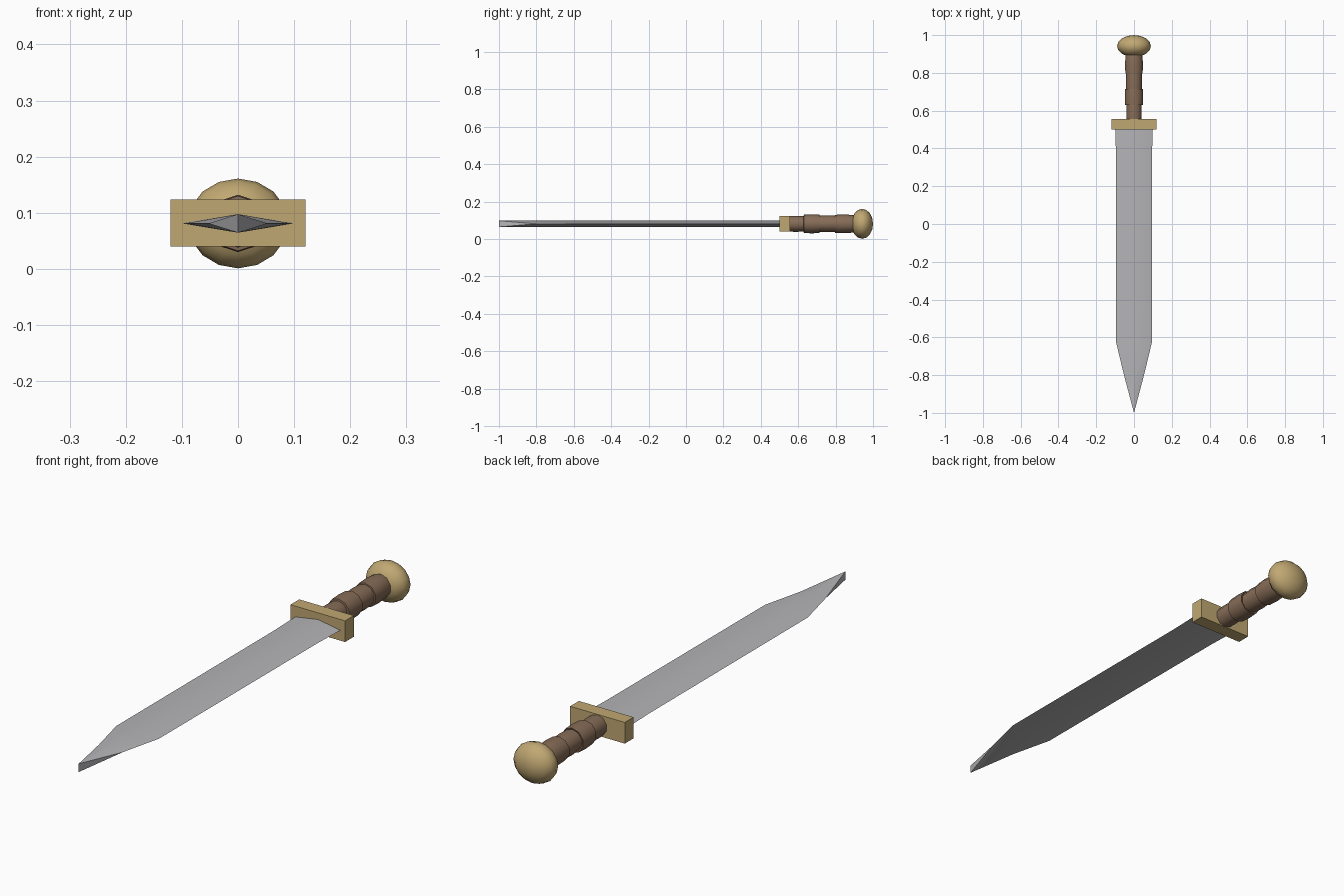
import bpy, bmesh, math

cube = bpy.data.objects.get("Cube")
if cube:
    bpy.data.objects.remove(cube, do_unlink=True)

CENTER_Z = 0.081


def material(name, rgb):
    mat = bpy.data.materials.new(name)
    mat.use_nodes = True
    color = (*rgb, 1)
    mat.diffuse_color = color
    mat.node_tree.nodes["Principled BSDF"].inputs["Base Color"].default_value = color
    return mat


def add_object(name, bm, mat, angle=None):
    bmesh.ops.recalc_face_normals(bm, faces=bm.faces)
    mesh = bpy.data.meshes.new(name)
    bm.to_mesh(mesh)
    bm.free()
    mesh.materials.append(mat)
    obj = bpy.data.objects.new(name, mesh)
    bpy.context.collection.objects.link(obj)
    if angle:
        bpy.ops.object.select_all(action='DESELECT')
        obj.select_set(True)
        bpy.context.view_layer.objects.active = obj
        bpy.ops.object.shade_smooth_by_angle(angle=math.radians(angle))
    return obj


def lathe(name, profile, sides, mat, angle, stretch=1.0):
    """Sweep (y, radius) points around the long axis; the first corner points up."""
    bm = bmesh.new()
    rings = []
    for y, r in profile:
        ring = []
        for i in range(sides):
            a = math.tau * i / sides
            ring.append(bm.verts.new((r * stretch * math.sin(a), y, CENTER_Z + r * math.cos(a))))
        rings.append(ring)
    for a, b in zip(rings, rings[1:]):
        for i in range(sides):
            j = (i + 1) % sides
            bm.faces.new((a[i], a[j], b[j], b[i]))
    bm.faces.new(rings[0])
    bm.faces.new(rings[-1])
    bmesh.ops.remove_doubles(bm, verts=bm.verts, dist=1e-5)
    return add_object(name, bm, mat, angle)


steel = material("steel", (0.46, 0.46, 0.48))
brass = material("brass", (0.53, 0.39, 0.17))
leather = material("brown leather", (0.24, 0.15, 0.095))

# Blade: diamond sections tapering to a chisel-like upright tip
bm = bmesh.new()
half_thick = 0.0165
sections = []
for y, w in [(0.52, 0.1), (0.36, 0.095), (-0.63, 0.094), (-0.8, 0.053), (-1.0, 0)]:
    sections.append([bm.verts.new((x, y, CENTER_Z + z)) for x, z in
                     [(0, half_thick), (w, 0), (0, -half_thick), (-w, 0)]])
for a, b in zip(sections, sections[1:]):
    for k in range(4):
        j = (k + 1) % 4
        ridge, edge = (k, j) if k % 2 == 0 else (j, k)
        bm.faces.new((a[ridge], a[edge], b[ridge]))
        bm.faces.new((a[edge], b[edge], b[ridge]))
bm.faces.new(sections[0])
bmesh.ops.remove_doubles(bm, verts=bm.verts, dist=1e-5)
add_object("blade", bm, steel, 30)

# Guard: plain rectangular block
bm = bmesh.new()
bmesh.ops.create_cube(bm, size=1)
bmesh.ops.scale(bm, vec=(0.24, 0.055, 0.084), verts=bm.verts)
bmesh.ops.translate(bm, vec=(0, 0.528, CENTER_Z + 0.001), verts=bm.verts)
add_object("guard", bm, brass)

# Grip: four stepped bands
bands = [(0.545, 0.043), (0.63, 0.051), (0.712, 0.045), (0.797, 0.05)]
profile = []
for y, r in bands:
    profile += [(y, r * 0.96), (y + 0.042, r), (y + 0.084, r * 0.96)]
profile.append((0.91, 0.044))
lathe("grip", profile, 10, leather, 60)

# Pommel: flattened sphere
arc = [math.pi * i / 8 for i in range(9)]
lathe("pommel", [(0.942 - 0.058 * math.cos(t), 0.08 * math.sin(t)) for t in arc],
      16, brass, 50, stretch=1.12)
